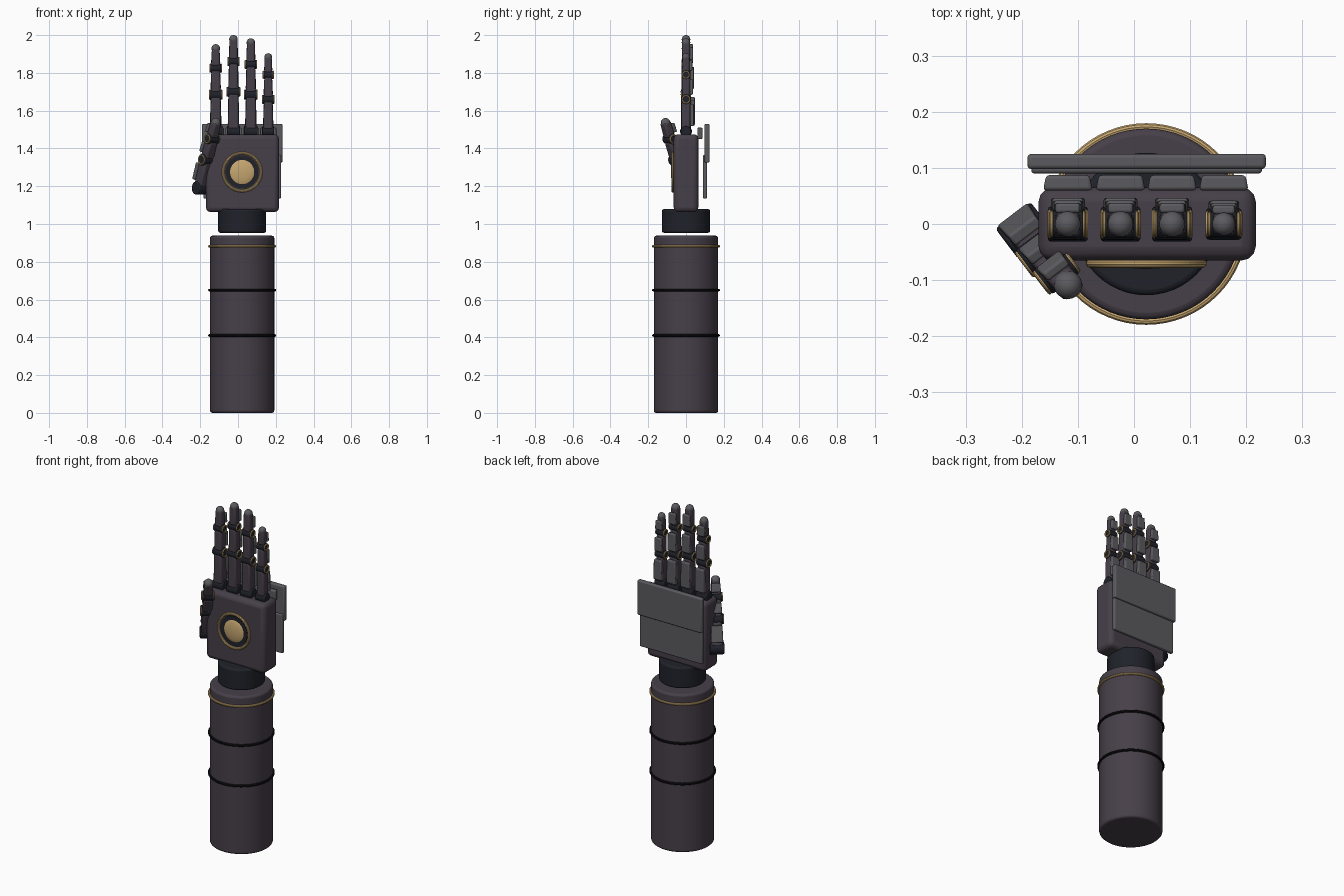
import bpy, bmesh
from mathutils import Matrix, Vector

if "Cube" in bpy.data.objects:
    bpy.data.objects.remove(bpy.data.objects["Cube"], do_unlink=True)


def material(name, rgb):
    m = bpy.data.materials.new(name)
    m.use_nodes = True
    m.diffuse_color = (*rgb, 1)
    m.node_tree.nodes["Principled BSDF"].inputs["Base Color"].default_value = (*rgb, 1)
    return m


SHELL = material("dark plum shell", (0.062, 0.050, 0.066))
PLATE = material("grey plate", (0.105, 0.102, 0.112))
JOINT = material("blue black joint", (0.014, 0.016, 0.023))
SEAM = material("black seam", (0.006, 0.006, 0.008))
GOLD = material("gold", (0.56, 0.38, 0.16))

CX = 0.022  # shared centre line of arm and palm


def finish(bm, name, mat, matrix, bevel=0.0, segments=3):
    me = bpy.data.meshes.new(name)
    bm.to_mesh(me)
    bm.free()
    me.materials.append(mat)
    ob = bpy.data.objects.new(name, me)
    bpy.context.collection.objects.link(ob)
    ob.matrix_world = matrix
    if bevel:
        mod = ob.modifiers.new("Rounded edges", "BEVEL")
        mod.width, mod.segments = bevel, segments
        mod.limit_method = "ANGLE"
    bpy.ops.object.select_all(action="DESELECT")
    ob.select_set(True)
    bpy.context.view_layer.objects.active = ob
    bpy.ops.object.shade_smooth_by_angle()
    return ob


def box(name, mat, lo, hi, bevel, frame=Matrix(), taper=1.0, axis=2):
    """Box between two corners; taper narrows x at the high end of an axis."""
    lo, hi = Vector(lo), Vector(hi)
    bm = bmesh.new()
    bmesh.ops.create_cube(bm, size=1)
    for v in bm.verts:
        if v.co[axis] > 0:
            v.co.x *= taper
        v.co = Vector(c * s for c, s in zip(v.co, hi - lo))
    return finish(bm, name, mat, frame @ Matrix.Translation((lo + hi) / 2), bevel)


def cylinder(name, mat, radius, depth, matrix, bevel=0.0, sides=32):
    bm = bmesh.new()
    bmesh.ops.create_cone(bm, cap_ends=True, segments=sides, radius1=radius,
                          radius2=radius, depth=depth)
    return finish(bm, name, mat, matrix, bevel)


def ball(name, mat, radius, matrix):
    bm = bmesh.new()
    bmesh.ops.create_uvsphere(bm, u_segments=32, v_segments=16, radius=radius)
    return finish(bm, name, mat, matrix)


def ring(name, mat, major, minor, matrix, sides=48):
    """Torus spun from a small circle."""
    bm = bmesh.new()
    bmesh.ops.create_circle(bm, segments=10, radius=minor,
                            matrix=Matrix.Translation((major, 0, 0)) @ Matrix.Rotation(1.5708, 4, "X"))
    bmesh.ops.spin(bm, geom=bm.verts[:] + bm.edges[:], cent=(0, 0, 0), axis=(0, 0, 1),
                   angle=6.2831853, steps=sides, use_merge=True)
    bmesh.ops.remove_doubles(bm, verts=bm.verts[:], dist=0.0001)
    bmesh.ops.recalc_face_normals(bm, faces=bm.faces[:])
    return finish(bm, name, mat, matrix)


def at(x, y, z):
    return Matrix.Translation((x, y, z))


ALONG_X = Matrix.Rotation(1.5708, 4, "Y")
ALONG_Y = Matrix.Rotation(1.5708, 4, "X")


def digit(name, points, hinge, size):
    """Jointed finger through the points; hinge is the sideways axis."""
    points = [Vector(p) for p in points]
    hinge = Vector(hinge).normalized()
    for i, (a, b) in enumerate(zip(points, points[1:])):
        up = (b - a).normalized()
        back = up.cross(hinge).normalized()
        side = back.cross(up)
        frame = Matrix((side, back, up)).transposed().to_4x4()
        frame.translation = a
        length = (b - a).length
        last = i == len(points) - 2
        w = size * (1 - 0.1 * i)
        part = f"{name}_{('lower', 'middle', 'tip')[i]}"
        # hinge barrel with gold rims
        cylinder(part + "_joint", JOINT, w * 1.08, w * 2.45, frame @ ALONG_X, 0.006, 24)
        if i:
            for s in (-1, 1):
                ring(part + "_joint_rim", GOLD, w * 0.85, 0.004,
                     frame @ at(s * w * 1.24, 0, 0) @ ALONG_X, 24)
        # bone and back plate
        top = length - (w * 0.8 if last else 0.01)
        box(part + "_bone", SHELL, (-w, -w * 0.92, 0.01), (w, w * 0.92, top), 0.011, frame, 0.88)
        plate_top = length * 0.66 if last else length - size * 0.95
        box(part + "_plate", PLATE, (-w * 1.05, w * 0.85, w * 1.1), (w * 1.05, w * 1.6, plate_top),
            0.005, frame, 0.9)
        if last:
            ball(name + "_cap", PLATE, w * 0.98, frame @ at(0, 0, length - w * 0.98))


# Forearm and its bands
cylinder("forearm", SHELL, 0.17, 0.938, at(CX, 0, 0.469), 0.012, 64)
for z, mat, name in ((0.41, SEAM, "lower_band"), (0.65, SEAM, "upper_band"), (0.882, GOLD, "gold_band")):
    ring(name, mat, 0.173, 0.007, at(CX, 0, z), 64)

# Wrist
cylinder("wrist", JOINT, 0.127, 0.125, at(CX, 0, 1.016), 0.01, 48)

# Palm with its round emitter
box("palm", SHELL, (-0.17, -0.065, 1.063), (0.217, 0.065, 1.475), 0.025)
cylinder("palm_socket", JOINT, 0.088, 0.008, at(CX, -0.066, 1.275) @ ALONG_Y)
ring("palm_ring", GOLD, 0.1, 0.008, at(CX, -0.07, 1.275) @ ALONG_Y)
ball("palm_lens", GOLD, 0.072, at(CX, -0.062, 1.275) @ Matrix.Diagonal((1, 0.25, 1, 1)))

# Plates on the back of the hand
box("upper_back_plate", PLATE, (-0.19, 0.098, 1.325), (0.235, 0.125, 1.53), 0.007)
box("lower_back_plate", PLATE, (-0.183, 0.09, 1.135), (0.228, 0.112, 1.365), 0.006)

# Four fingers, each with a knuckle guard
fingers = {
    "index_finger": (-0.118, 1.685, 1.825, 1.952),
    "middle_finger": (-0.024, 1.70, 1.86, 2.0),
    "ring_finger": (0.068, 1.685, 1.845, 1.983),
    "little_finger": (0.16, 1.66, 1.79, 1.904),
}
for name, (x, *heights) in fingers.items():
    size = 0.026 if name == "little_finger" else 0.029
    digit(name, [(x, 0, z) for z in (1.49, *heights)], (1, 0, 0), size)
    box(name + "_guard", PLATE, (x - 0.044, 0.06, 1.45), (x + 0.044, 0.087, 1.51), 0.006,
        taper=0.88, axis=1)

# Thumb
digit("thumb", [(-0.195, -0.012, 1.19), (-0.165, -0.05, 1.34), (-0.138, -0.085, 1.45),
                (-0.112, -0.115, 1.56)], (0.8, 0.6, 0), 0.032)
